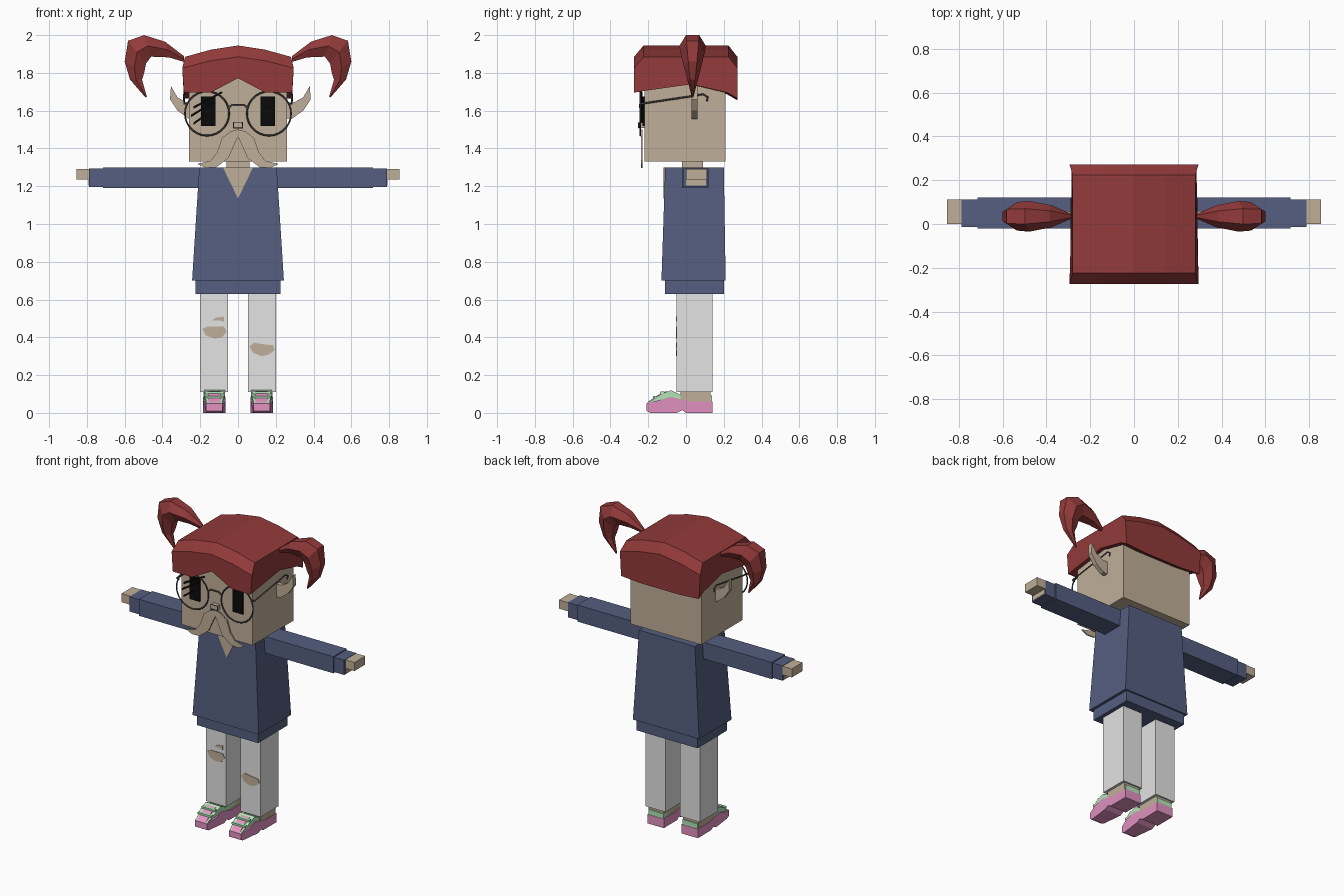
import bpy, bmesh, math
from mathutils import Vector

cube = bpy.data.objects.get("Cube")
if cube:
    bpy.data.objects.remove(cube, do_unlink=True)


def material(name, r, g, b):
    m = bpy.data.materials.new(name)
    m.use_nodes = True
    m.diffuse_color = (r, g, b, 1)
    m.node_tree.nodes["Principled BSDF"].inputs["Base Color"].default_value = (r, g, b, 1)
    return m


SKIN = material("skin tan", .53, .43, .315)
HAIR = material("hair red", .29, .042, .042)
BLUE = material("dress blue", .09, .112, .215)
GREY = material("trouser grey", .77, .77, .77)
PINK = material("shoe pink", .77, .29, .54)
MINT = material("shoe mint", .46, .82, .49)
BLACK = material("eye black", .003, .003, .003)
METAL = material("frame grey", .08, .08, .085)


def finish(name, bm, mat):
    bmesh.ops.recalc_face_normals(bm, faces=bm.faces)
    mesh = bpy.data.meshes.new(name)
    bm.to_mesh(mesh)
    bm.free()
    mesh.materials.append(mat)
    ob = bpy.data.objects.new(name, mesh)
    bpy.context.collection.objects.link(ob)
    return ob


def loft(name, rings, mat):
    """Skin a list of closed rings and cap both ends."""
    bm = bmesh.new()
    rows = [[bm.verts.new(p) for p in ring] for ring in rings]
    n = len(rows[0])
    for a, b in zip(rows, rows[1:]):
        for i in range(n):
            j = (i + 1) % n
            bm.faces.new((a[i], a[j], b[j], b[i]))
    bm.faces.new(rows[0])
    bm.faces.new(rows[-1])
    return finish(name, bm, mat)


def rect(x, y, z):
    return [(x[0], y[0], z), (x[1], y[0], z), (x[1], y[1], z), (x[0], y[1], z)]


def box(name, x, y, z, mat):
    return loft(name, [rect(x, y, z[0]), rect(x, y, z[1])], mat)


def plate(name, pts, y, mat):
    """Outline in x, z pushed along y."""
    return loft(name, [[(px, d, pz) for px, pz in pts] for d in y], mat)


def side_prism(name, pts, x, mat):
    """Outline in y, z pushed along x."""
    return loft(name, [[(d, py, pz) for py, pz in pts] for d in x], mat)


def wire(name, pts, radius, mat):
    cu = bpy.data.curves.new(name, "CURVE")
    cu.dimensions = "3D"
    cu.bevel_depth = radius
    cu.bevel_resolution = 1
    cu.use_fill_caps = True
    sp = cu.splines.new("POLY")
    sp.points.add(len(pts) - 1)
    for p, co in zip(sp.points, pts):
        p.co = (*co, 1)
    cu.materials.append(mat)
    ob = bpy.data.objects.new(name, cu)
    bpy.context.collection.objects.link(ob)


# Head, neck and dress
box("head", (-.26, .26), (-.22, .21), (1.33, 1.8), SKIN)
box("neck", (-.06, .06), (-.02, .09), (1.28, 1.34), SKIN)
loft("dress", [rect((-.243, .243), (-.13, .21), .7),
               rect((-.205, .205), (-.11, .2), 1.3)], BLUE)
box("dress_hem", (-.225, .225), (-.11, .2), (.63, .71), BLUE)
plate("neckline", [(-.08, 1.3), (.08, 1.3), (0, 1.135)], (-.118, -.109), SKIN)

# Hair cap: arched side profiles lofted across x
rings = []
for x, drop, front, back in [(-.295, .06, 1.695, 1.665), (-.15, .022, 1.695, 1.655),
                             (0, 0, 1.772, 1.655), (.15, .022, 1.695, 1.655),
                             (.295, .06, 1.695, 1.665)]:
    rings.append([(x * .97, -.275, front), (x, -.275, 1.885 - drop),
                  (x * .95, -.225, 1.945 - drop), (x * .95, .225, 1.945 - drop),
                  (x, .272, 1.885 - drop), (x * .97, .272, back),
                  (x * .97, .22, back + .03), (x * .97, .03, 1.74),
                  (x * .97, -.22, front + .01)])
loft("hair_cap", rings, HAIR)

# Pigtails: outer x, z, inner x, z, half width
TAIL = [(.285, 1.888, .285, 1.858, .01), (.386, 1.965, .365, 1.882, .05),
        (.497, 2, .46, 1.886, .07), (.582, 1.97, .487, 1.85, .065),
        (.6, 1.86, .497, 1.8, .045), (.572, 1.765, .508, 1.763, .028),
        (.49, 1.67, .482, 1.672, .004)]

for side, s in (("left", 1), ("right", -1)):
    rings = []
    for ox, oz, ix, iz, w in TAIL:
        mx, mz = (ox + ix) / 2, (oz + iz) / 2
        rings.append([(s * x, .035 + k * w, z) for x, z, k in
                      [(ox, oz, -.5), (ox, oz, .5), (mx, mz, 1),
                       (ix, iz, .5), (ix, iz, -.5), (mx, mz, -1)]])
    loft(side + "_pigtail", rings, HAIR)

    # Pointed ear
    shift = .0 if s > 0 else -.025
    ear = [(.24, 1.555), (.29, 1.56), (.345, 1.6), (.385, 1.66), (.38, 1.73),
           (.345, 1.67), (.3, 1.645), (.24, 1.64)]
    plate(side + "_ear", [(s * (x + shift), z) for x, z in ear], (.03, .06), SKIN)

    # Eye
    ex = sorted((s * .12, s * .195))
    box(side + "_eye", ex, (-.229, -.22), (1.52, 1.675), BLACK)

    # Glasses: round rim and hooked temple
    bpy.ops.mesh.primitive_torus_add(location=(s * .164, -.243, 1.585),
                                     rotation=(math.pi / 2, 0, 0), major_segments=28,
                                     minor_segments=6, major_radius=.117, minor_radius=.0045)
    rim = bpy.context.object
    rim.name = side + "_rim"
    rim.data.materials.append(METAL)
    bpy.ops.object.shade_smooth_by_angle()
    wire(side + "_temple", [(s * .265, -.243, 1.635), (s * .285, -.235, 1.637),
                            (s * .285, .02, 1.675), (s * .285, .09, 1.687),
                            (s * .285, .115, 1.672), (s * .285, .11, 1.65)], .005, METAL)

    # Moustache half
    lobe = [(0, 1.5), (.04, 1.49), (.085, 1.455), (.11, 1.38), (.145, 1.335), (.215, 1.318),
            (.17, 1.297), (.115, 1.3), (.05, 1.35), (.015, 1.43), (0, 1.46)]
    plate(side + "_moustache", [(s * x, z) for x, z in lobe], (-.239, -.23), SKIN)

    # Arm, cuff and hand
    def span(a, b):
        return sorted((s * a, s * b))
    box(side + "_sleeve", span(.19, .714), (-.02, .12), (1.19, 1.3), BLUE)
    box(side + "_cuff", span(.71, .788), (-.013, .113), (1.196, 1.294), BLUE)
    box(side + "_hand", span(.75, .855), (0, .112), (1.235, 1.292), SKIN)
    box(side + "_palm", span(.75, .792), (0, .105), (1.203, 1.24), SKIN)

    # Leg and ankle
    box(side + "_leg", span(.053, .2), (-.05, .14), (.11, .66), GREY)
    box(side + "_ankle", span(.07, .183), (-.03, .13), (.06, .112), SKIN)

    # Shoe: sole, upper, tongue and laces
    sole = [(-.21, .01), (-.19, 0), (-.05, 0), (-.02, .015), (0, 0), (.14, 0),
            (.14, .06), (.02, .06), (-.08, .085), (-.15, .065), (-.21, .05)]
    upper = [(-.205, .05), (-.14, .095), (-.08, .12), (-.025, .095), (.138, .093),
             (.138, .055), (.02, .055), (-.08, .055)]
    for part, pts, w, mat in (("sole", sole, .06, PINK), ("upper", upper, .055, MINT)):
        shoe = side_prism(side + "_shoe_" + part, pts,
                          span(.125 - w, .125 + w), mat)
        for v in shoe.data.vertices:
            if v.co.y < -.18:
                v.co.x = s * .125 + (v.co.x - s * .125) * .72
    tongue = [(-.207, .054), (-.141, .1), (-.1, .116), (-.1, .1), (-.141, .085)]
    side_prism(side + "_shoe_tongue", tongue, span(.093, .157), PINK)
    for y, z in ((-.165, .084), (-.125, .107)):
        box(side + "_lace", span(.075, .175), (y - .01, y + .01), (z - .006, z + .006), MINT)

# Bridge and nose
wire("glasses_bridge", [(-.05, -.243, 1.615), (-.03, -.245, 1.632), (.03, -.245, 1.632),
                        (.05, -.243, 1.615)], .005, METAL)
box("nose", (-.022, .022), (-.25, -.22), (1.508, 1.538), SKIN)
wire("nose_ring", [(x, -.25, z) for x, z in [(-.024, 1.508), (.024, 1.508), (.024, 1.538),
                                             (-.024, 1.538), (-.024, 1.508)]], .003, METAL)

# Slanted scratches over the right eye
for x0, z0, x1, z1 in [(-.235, 1.61, -.08, 1.695), (-.25, 1.565, -.12, 1.645),
                       (-.235, 1.525, -.165, 1.575)]:
    plate("eye_scratch", [(x0, z0), (x1, z1), (x1 - .01, z1 + .006), (x0, z0 + .013)],
          (-.237, -.229), BLACK)

# Torn knees
TEARS = [[(-.19, .445), (-.16, .458), (-.075, .457), (-.06, .43), (-.085, .4),
          (-.125, .394), (-.17, .41)],
         [(-.14, .488), (-.115, .505), (-.075, .51), (-.075, .483), (-.105, .49)],
         [(.06, .352), (.085, .372), (.125, .365), (.185, .358), (.195, .332),
          (.16, .308), (.125, .3), (.08, .318)]]
for pts in TEARS:
    plate("knee_tear", pts, (-.054, -.046), SKIN)
